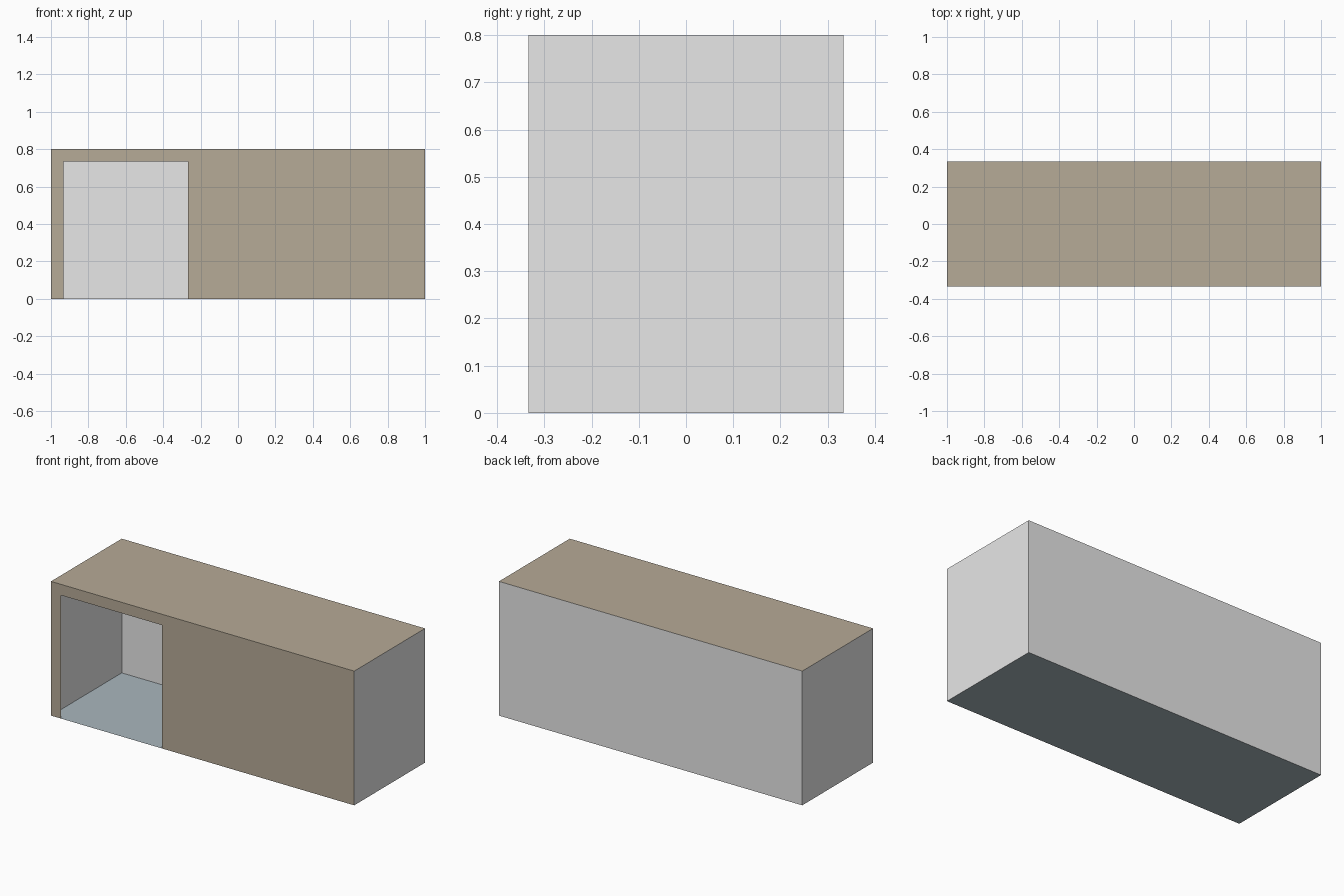
import bpy

if "Cube" in bpy.data.objects:
    bpy.data.objects.remove(bpy.data.objects["Cube"])

W, D, H = 1.0, 1 / 3, 0.8          # half width, half depth, height
L, R, T = -0.933, -0.267, 0.735    # doorway left, right, top


def material(name, rgb):
    m = bpy.data.materials.new(name)
    m.diffuse_color = (*rgb, 1)
    m.use_nodes = True
    m.node_tree.nodes["Principled BSDF"].inputs["Base Color"].default_value = m.diffuse_color
    return m


tan = material("tan_cladding", (0.47, 0.405, 0.31))
grey = material("light_grey", (0.8, 0.8, 0.8))
blue = material("blue_grey_floor", (0.40, 0.475, 0.515))


def panel(name, points, mat):
    """Thin single-sheet panel from its outline."""
    me = bpy.data.meshes.new(name)
    me.from_pydata(points, [], [list(range(len(points)))])
    me.materials.append(mat)
    ob = bpy.data.objects.new(name, me)
    bpy.context.collection.objects.link(ob)
    return ob


# Floor and roof
panel("floor", [(-W, -D, 0), (W, -D, 0), (W, D, 0), (-W, D, 0)], blue)
panel("roof", [(-W, -D, H), (W, -D, H), (W, D, H), (-W, D, H)], tan)

# Back and side walls
panel("back_wall", [(W, D, 0), (-W, D, 0), (-W, D, H), (W, D, H)], grey)
panel("right_wall", [(W, -D, 0), (W, D, 0), (W, D, H), (W, -D, H)], grey)
panel("left_wall", [(-W, D, 0), (-W, -D, 0), (-W, -D, H), (-W, D, H)], grey)

# Front wall outlined around the doorway
outline = [(-W, 0), (L, 0), (L, T), (R, T), (R, 0), (W, 0), (W, H), (-W, H)]
panel("front_wall", [(x, -D, z) for x, z in outline], tan)
